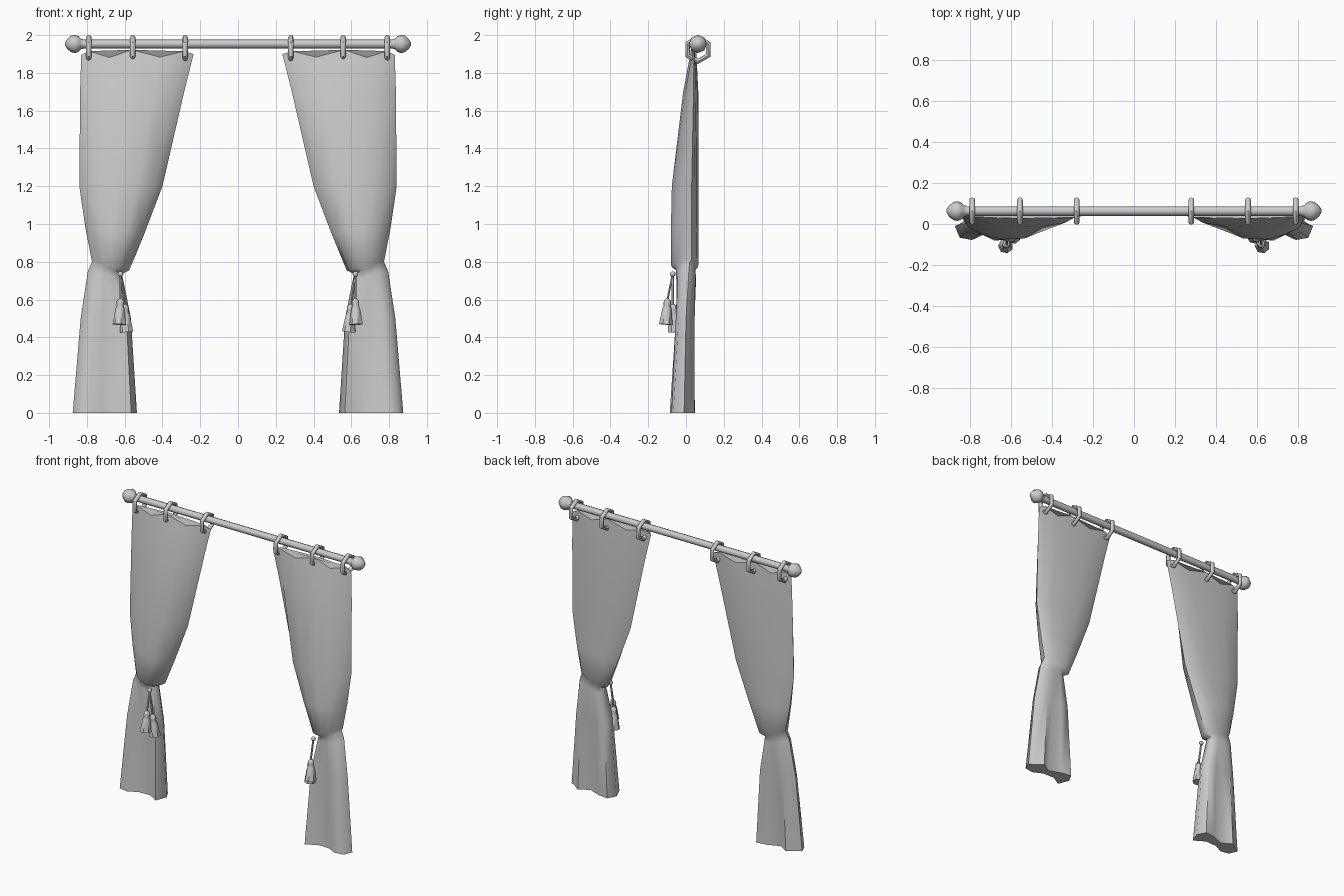
import bpy, bmesh, math
from mathutils import Vector

cube = bpy.data.objects.get("Cube")
if cube:
    bpy.data.objects.remove(cube, do_unlink=True)

grey = bpy.data.materials.new("light grey")
grey.use_nodes = True
colour = (0.6, 0.6, 0.6, 1)
grey.diffuse_color = colour
grey.node_tree.nodes["Principled BSDF"].inputs["Base Color"].default_value = colour

ROD_Y, ROD_Z = 0.063, 1.953


def add_object(name, bm, angle=50):
    bmesh.ops.recalc_face_normals(bm, faces=bm.faces)
    mesh = bpy.data.meshes.new(name)
    bm.to_mesh(mesh)
    bm.free()
    mesh.materials.append(grey)
    mesh.shade_smooth()
    mesh.set_sharp_from_angle(angle=math.radians(angle))
    obj = bpy.data.objects.new(name, mesh)
    bpy.context.collection.objects.link(obj)
    return obj


def loft(name, rings, angle=50):
    """Skin closed rings of points and cap both ends."""
    bm = bmesh.new()
    loops = [[bm.verts.new(p) for p in ring] for ring in rings]
    for a, b in zip(loops, loops[1:]):
        for i in range(len(a)):
            j = (i + 1) % len(a)
            bm.faces.new((a[i], a[j], b[j], b[i]))
    bm.faces.new(loops[0])
    bm.faces.new(loops[-1])
    return add_object(name, bm, angle)


def turned(name, start, end, profile, sides=8, angle=50):
    """Round part along an axis; profile holds (fraction along axis, radius)."""
    start, end = Vector(start), Vector(end)
    axis = end - start
    spin = axis.to_track_quat('Z', 'Y')
    rings = []
    for f, r in profile:
        rings.append([start + axis * f + spin @ Vector((r * math.cos(k * math.tau / sides),
                                                        r * math.sin(k * math.tau / sides), 0))
                      for k in range(sides)])
    return loft(name, rings, angle)


# Curtain cross-section: positions from the outer to the inner edge
T = (0, 0.07, 0.25, 0.45, 0.7, 0.91, 1)
BULGE = (0, 0.45, 0.8, 1, 0.95, 0.6, 0)
FRONT_FOLD = (0, 0.03, 0.02, -0.025, -0.025, 0.04, 0)
BACK_FOLD = (0, -0.01, 0.02, -0.03, 0.005, 0.03, 0)
TOP_EDGE = (0, 0.02, -0.015, 0.025, -0.015, 0.015, 0)

# z outer, z inner, x outer, x inner, edge y, front depth, back depth, folds, top wave
LEVELS = (
    (1.895, 1.90, 0.83, 0.235, 0.042, 0.015, 0.012, 0, 1),
    (1.70, 1.70, 0.836, 0.285, 0.04, 0.055, 0.025, 0, 0),
    (1.20, 1.20, 0.84, 0.40, 0.03, 0.105, 0.035, 0, 0),
    (0.98, 0.95, 0.808, 0.495, 0.03, 0.11, 0.035, 0, 0),
    (0.81, 0.755, 0.775, 0.575, 0.03, 0.11, 0.035, 0, 0),
    (0.80, 0.735, 0.773, 0.615, 0.02, 0.075, 0.03, 0, 0),
    (0.75, 0.70, 0.795, 0.607, 0.015, 0.07, 0.04, 0.1, 0),
    (0.50, 0.50, 0.833, 0.567, 0, 0.055, 0.045, 0.5, 0),
    (0, 0, 0.875, 0.535, -0.01, 0.06, 0.045, 1, 0),
)


def curtain(name, side):
    rings = []
    for z0, z1, x0, x1, y, front, back, fold, wave in LEVELS:
        def point(i, depth, folds):
            t = T[i]
            return (side * (x0 + (x1 - x0) * t), y + depth * BULGE[i] + folds[i] * fold,
                    z0 + (z1 - z0) * t + TOP_EDGE[i] * wave)
        ring = [point(i, -front, [-f for f in FRONT_FOLD]) for i in range(len(T))]
        ring += [point(i, back, BACK_FOLD) for i in range(len(T) - 2, 0, -1)]
        rings.append(ring)
    loft(name, rings, 55)


def curtain_ring(name, x):
    bpy.ops.mesh.primitive_torus_add(major_segments=6, minor_segments=8, major_radius=0.063,
                                     minor_radius=0.014, location=(x, ROD_Y, 1.924),
                                     rotation=(0, math.pi / 2, 0))
    obj = bpy.context.object
    obj.name = name
    obj.data.materials.append(grey)
    obj.data.shade_smooth()
    obj.data.set_sharp_from_angle(angle=math.radians(50))


# Rod
turned("rod", (-0.84, ROD_Y, ROD_Z), (0.84, ROD_Y, ROD_Z), ((0, 0.023), (1, 0.023)))

TASSEL = ((0, 0.008), (0.08, 0.019), (0.2, 0.021), (0.27, 0.018), (0.4, 0.025), (1, 0.037))
FINIAL = [(0, 0.026), (0.12, 0.028), (0.25, 0.042), (0.45, 0.048), (0.65, 0.044),
          (0.87, 0.027), (1, 0.008)]
KNOT = [((1 - math.cos(a)) / 2, 0.014 * math.sin(a) + 0.001)
        for a in (k * math.pi / 6 for k in range(7))]

for label, s in (("left", 1), ("right", -1)):
    curtain(label + "_curtain", s)
    turned(label + "_finial", (s * 0.82, ROD_Y, ROD_Z), (s * 0.916, ROD_Y, ROD_Z), FINIAL)
    for n, x in enumerate((0.79, 0.557, 0.28)):
        curtain_ring(f"{label}_ring_{n + 1}", s * x)

    # Tie-back knot, cords and tassels
    knot = Vector((s * 0.622, -0.07, 0.735))
    turned(label + "_knot", knot + Vector((0, 0, 0.014)), knot - Vector((0, 0, 0.014)), KNOT)
    for part, top, bottom in (("front", (0.622, -0.097, 0.605), (0.627, -0.107, 0.468)),
                              ("back", (0.6, -0.07, 0.575), (0.588, -0.06, 0.43))):
        top = (s * top[0], *top[1:])
        bottom = (s * bottom[0], *bottom[1:])
        turned(f"{label}_{part}_cord", knot, top, ((0, 0.006), (1, 0.006)), 6)
        turned(f"{label}_{part}_tassel", top, bottom, TASSEL, 7)
